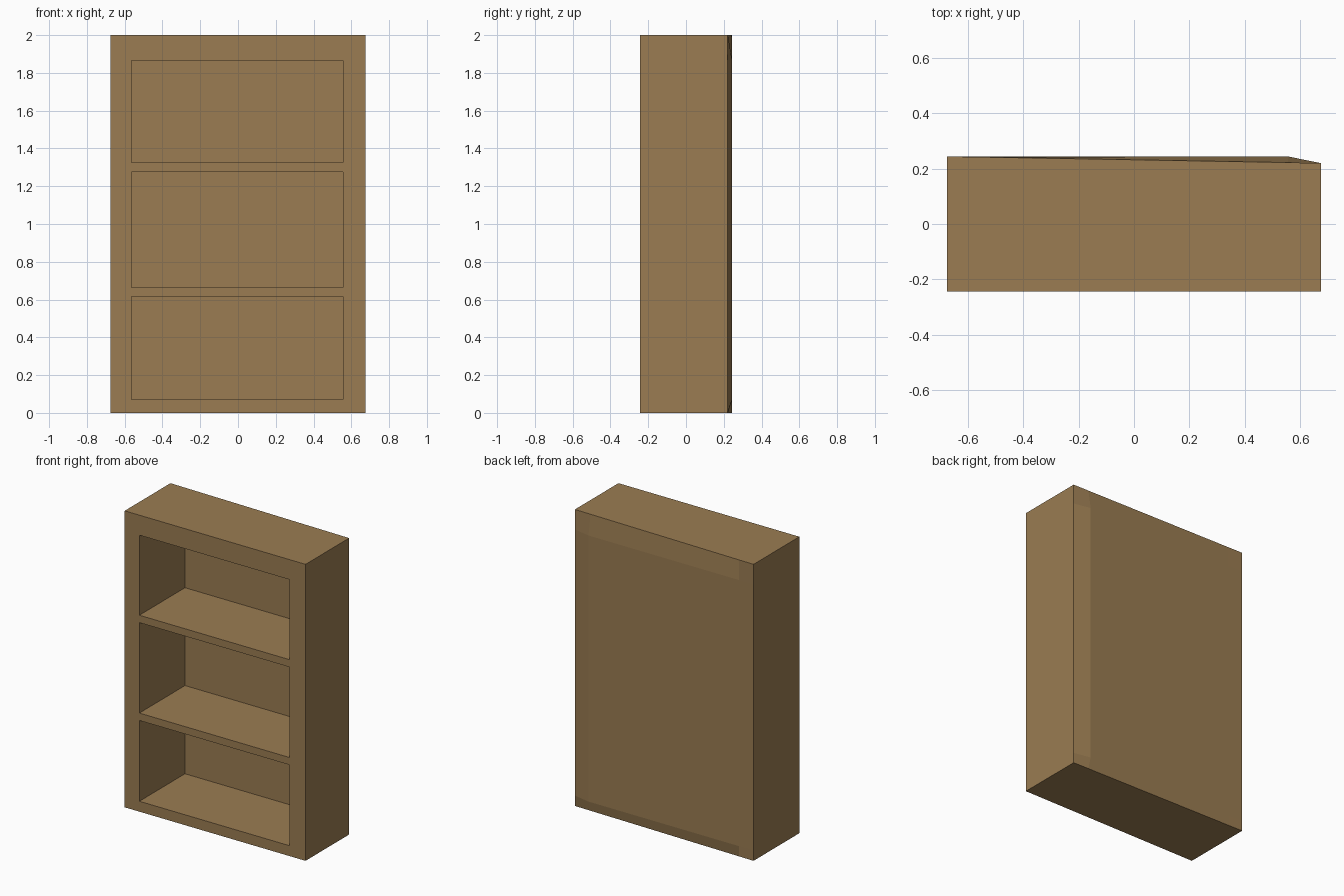
import bpy, bmesh

if "Cube" in bpy.data.objects:
    bpy.data.objects.remove(bpy.data.objects["Cube"])

# Single wood colour
wood = bpy.data.materials.new("brown_wood")
wood.diffuse_color = (0.325, 0.203, 0.085, 1)
wood.use_nodes = True
wood.node_tree.nodes["Principled BSDF"].inputs["Base Color"].default_value = wood.diffuse_color

# Grid lines of the carcass: sides, openings and shelf boards
XS = [-0.675, -0.565, 0.557, 0.675]
ZS = [0, 0.07, 0.615, 0.665, 1.275, 1.325, 1.865, 2.0]
FRONT, BACK, BACK_RIGHT, INNER = -0.244, 0.244, 0.22, 0.242
NX, NZ = len(XS) - 1, len(ZS) - 1

bm = bmesh.new()


def back_y(i, k):
    """Back is flat behind the openings; its rim slants towards the right."""
    if 0 < i < NX and 0 < k < NZ:
        return BACK
    t = (XS[i] - XS[0]) / (XS[-1] - XS[0])
    return BACK + (BACK_RIGHT - BACK) * t


keys = [(i, k) for i in range(NX + 1) for k in range(NZ + 1)]
front = {(i, k): bm.verts.new((XS[i], FRONT, ZS[k])) for i, k in keys}
back = {(i, k): bm.verts.new((XS[i], back_y(i, k), ZS[k])) for i, k in keys}

# Front frame, back panel and the open compartments
for i in range(NX):
    for k in range(NZ):
        c = [(i, k), (i + 1, k), (i + 1, k + 1), (i, k + 1)]
        bm.faces.new([back[q] for q in reversed(c)])
        if i == 1 and k % 2 == 1:
            inner = [bm.verts.new((XS[a], INNER, ZS[b])) for a, b in c]
            bm.faces.new(inner)
            for n in range(4):
                m = (n + 1) % 4
                bm.faces.new([front[c[n]], front[c[m]], inner[m], inner[n]])
        else:
            bm.faces.new([front[q] for q in c])

# Outer sides, top and bottom join the front and back rims
rim = ([(i, 0) for i in range(NX)] + [(NX, k) for k in range(NZ)]
       + [(i, NZ) for i in range(NX, 0, -1)] + [(0, k) for k in range(NZ, 0, -1)])
for a, b in zip(rim, rim[1:] + rim[:1]):
    bm.faces.new([front[a], back[a], back[b], front[b]])

bmesh.ops.recalc_face_normals(bm, faces=bm.faces)
mesh = bpy.data.meshes.new("bookcase")
bm.to_mesh(mesh)
bm.free()
mesh.materials.append(wood)
bpy.context.collection.objects.link(bpy.data.objects.new("bookcase", mesh))
